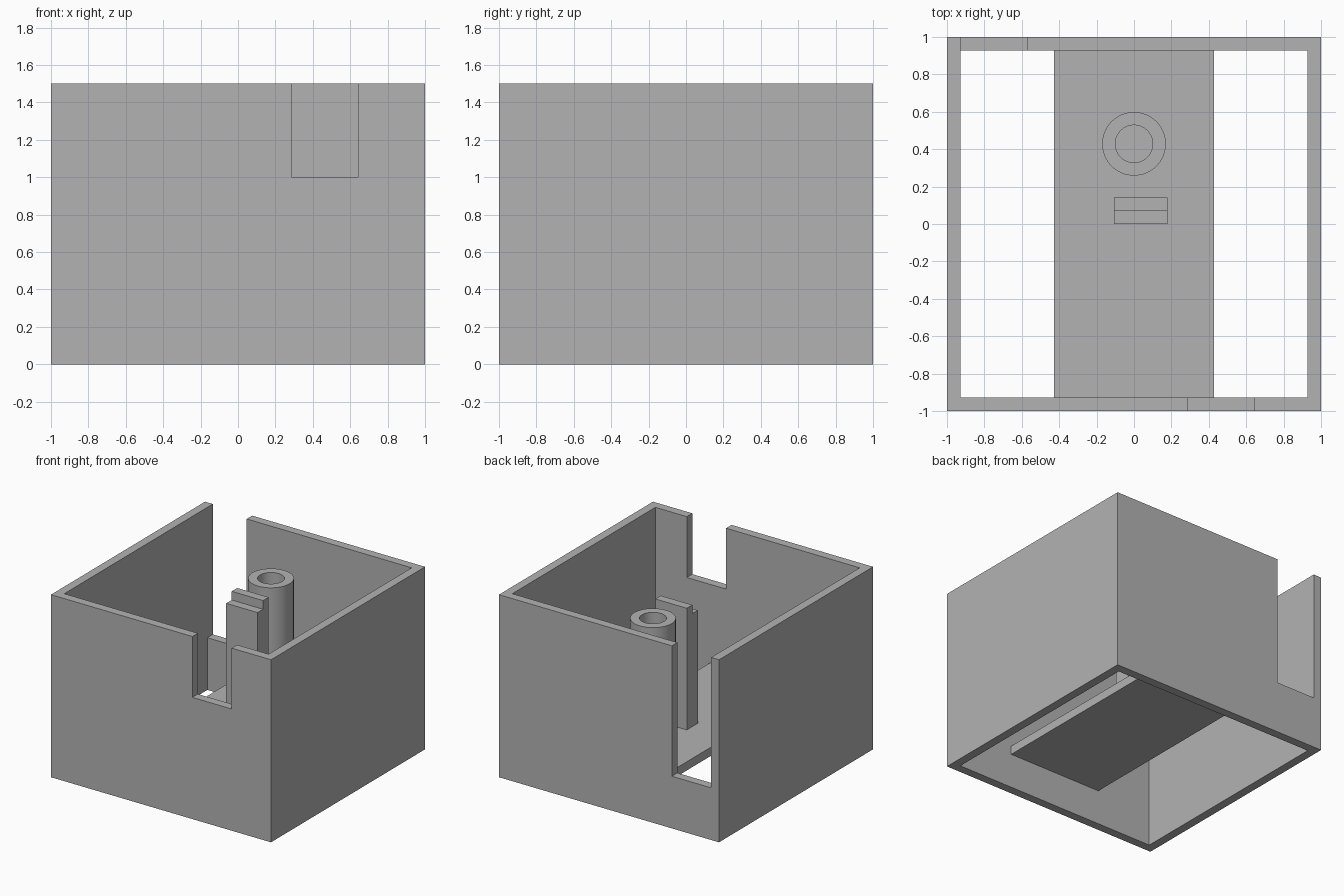
import bpy
import bmesh
import math

cube = bpy.data.objects.get("Cube")
if cube:
    bpy.data.objects.remove(cube, do_unlink=True)

# One flat grey
grey = bpy.data.materials.new("mid grey")
grey.use_nodes = True
color = (0.45, 0.45, 0.45, 1)
grey.diffuse_color = color
grey.node_tree.nodes["Principled BSDF"].inputs["Base Color"].default_value = color

T = 1 / 14          # wall thickness
INNER = 1 - T       # inner wall face
HEIGHT = 1.5
FLOOR_TOP = 5 * T


def add_object(name, bm):
    bmesh.ops.recalc_face_normals(bm, faces=bm.faces)
    mesh = bpy.data.meshes.new(name)
    bm.to_mesh(mesh)
    bm.free()
    mesh.materials.append(grey)
    obj = bpy.data.objects.new(name, mesh)
    bpy.context.collection.objects.link(obj)
    return obj


def box(name, x, y, z):
    bm = bmesh.new()
    bmesh.ops.create_cube(bm, size=1)
    for v in bm.verts:
        v.co = [r[0] if c < 0 else r[1] for c, r in zip(v.co, (x, y, z))]
    return add_object(name, bm)


def cut(target, cutter):
    mod = target.modifiers.new("cut", 'BOOLEAN')
    mod.operation = 'DIFFERENCE'
    mod.solver = 'EXACT'
    mod.object = cutter
    cutter.hide_render = True
    bpy.context.view_layer.objects.active = target
    bpy.ops.object.modifier_apply(modifier=mod.name)
    bpy.data.objects.remove(cutter, do_unlink=True)


# Open square housing with a cable notch in the front and back walls
housing = box("housing_walls", (-1, 1), (-1, 1), (0, HEIGHT))
cut(housing, box("cavity_cutter", (-INNER, INNER), (-INNER, INNER), (-1, 2)))
cut(housing, box("front_notch_cutter", (4 * T, 9 * T), (-1.1, -0.8), (1, 2)))
cut(housing, box("back_notch_cutter", (-INNER, -8 * T), (0.8, 1.1), (6 * T, 2)))

# Floor strip joining the front and back walls
box("floor_strip", (-6 * T, 6 * T), (-INNER, INNER), (4 * T, FLOOR_TOP))

# Stepped bracket: an L profile extruded along x
bm = bmesh.new()
profile = [(0, FLOOR_TOP), (2 * T, FLOOR_TOP), (2 * T, 19 * T),
           (T, 19 * T), (T, 18 * T), (0, 18 * T)]
face = bm.faces.new([bm.verts.new((-1.5 * T, y, z)) for y, z in profile])
side = bmesh.ops.extrude_face_region(bm, geom=[face])
bmesh.ops.translate(bm, vec=(4 * T, 0, 0),
                    verts=[g for g in side["geom"] if isinstance(g, bmesh.types.BMVert)])
add_object("stepped_bracket", bm)

# Hollow round post: a rectangular section turned about its axis
bm = bmesh.new()
section = [(0.1, FLOOR_TOP), (0.17, FLOOR_TOP), (0.17, 19 * T), (0.1, 19 * T)]
verts = [bm.verts.new((r, 0, z)) for r, z in section]
edges = [bm.edges.new((verts[i - 1], verts[i])) for i in range(len(verts))]
bmesh.ops.spin(bm, geom=verts + edges, cent=(0, 0, 0), axis=(0, 0, 1),
               angle=math.tau, steps=64, use_merge=True)
bmesh.ops.remove_doubles(bm, verts=bm.verts, dist=0.0001)
bmesh.ops.translate(bm, verts=bm.verts, vec=(0, 6 * T, 0))
post = add_object("hollow_post", bm)
bpy.ops.object.select_all(action='DESELECT')
post.select_set(True)
bpy.context.view_layer.objects.active = post
bpy.ops.object.shade_smooth_by_angle(angle=math.radians(30))
